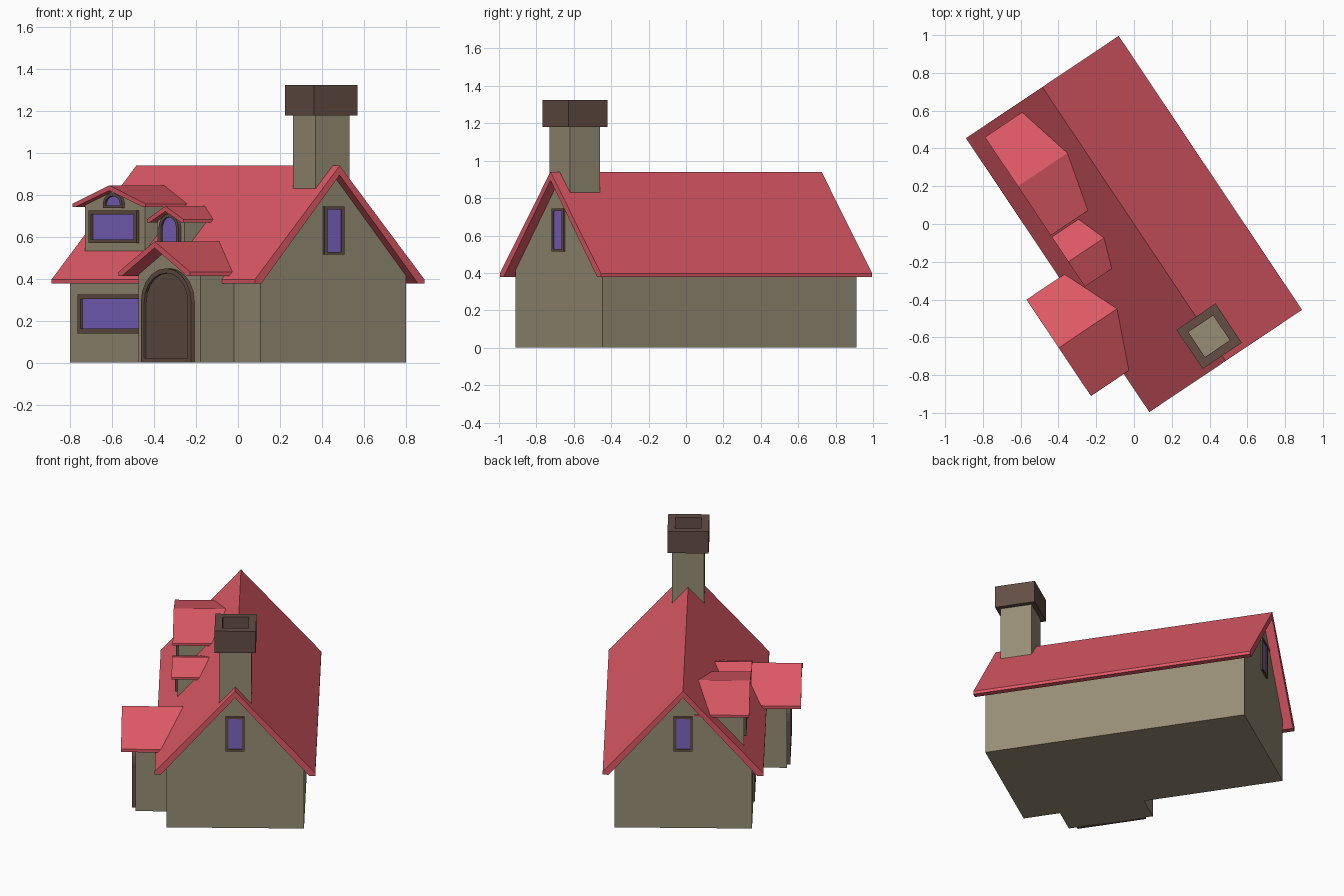
import bpy, bmesh
from math import radians, sin, cos, pi
from mathutils import Matrix

if "Cube" in bpy.data.objects:
    bpy.data.objects.remove(bpy.data.objects["Cube"])

TURN = radians(-56.2)   # the whole house is turned on its plot


def material(name, rgb):
    m = bpy.data.materials.new(name)
    m.diffuse_color = (*rgb, 1)
    m.use_nodes = True
    m.node_tree.nodes["Principled BSDF"].inputs["Base Color"].default_value = m.diffuse_color
    return m


WALL = material("plaster", (0.31, 0.27, 0.18))
ROOF = material("red_tiles", (0.72, 0.10, 0.13))
WOOD = material("dark_wood", (0.125, 0.075, 0.058))
GLASS = material("purple_glass", (0.20, 0.13, 0.55))


def finish(bm, name, mat, angle=0, pre=None):
    bmesh.ops.recalc_face_normals(bm, faces=bm.faces)
    m = Matrix.Rotation(TURN + radians(angle), 4, 'Z')
    bm.transform(m @ pre if pre else m)
    me = bpy.data.meshes.new(name)
    bm.to_mesh(me)
    bm.free()
    me.materials.append(mat)
    ob = bpy.data.objects.new(name, me)
    bpy.context.collection.objects.link(ob)
    return ob


def prism(name, pts, y0, y1, mat, angle=0):
    """Extrude an (x, z) outline from y0 to y1."""
    bm = bmesh.new()
    a = [bm.verts.new((x, y0, z)) for x, z in pts]
    b = [bm.verts.new((x, y1, z)) for x, z in pts]
    bm.faces.new(a)
    bm.faces.new(b[::-1])
    for i in range(len(pts)):
        j = (i + 1) % len(pts)
        bm.faces.new((a[i], b[i], b[j], a[j]))
    return finish(bm, name, mat, angle)


def ring(name, outer, inner, y0, y1, mat, angle=0, pre=None):
    """Hollow frame between two outlines with equal point counts."""
    bm = bmesh.new()
    loops = [[bm.verts.new((x, y, z)) for x, z in pts]
             for pts, y in ((outer, y0), (inner, y0), (inner, y1), (outer, y1))]
    n = len(outer)
    for k in range(4):
        p, q = loops[k], loops[(k + 1) % 4]
        for i in range(n):
            j = (i + 1) % n
            bm.faces.new((p[i], p[j], q[j], q[i]))
    return finish(bm, name, mat, angle, pre)


def outline(cx, half, z0, z1, rise=0):
    """Rectangle, or arch-topped opening when rise is given."""
    pts = [(cx - half, z0), (cx + half, z0)]
    if not rise:
        return pts + [(cx + half, z1), (cx - half, z1)]
    n = 10
    return pts + [(cx + half * cos(pi * i / n), z1 - rise + rise * sin(pi * i / n))
                  for i in range(n + 1)]


def opening(name, cx, half, z0, z1, face, border, fill, rise=0, angle=0, out=0.015):
    """Framed window or door standing on a wall at distance face."""
    outer = outline(cx, half, z0, z1, rise)
    inner = outline(cx, half - border, z0 + border * 0.8, z1 - border * 0.8,
                    rise * (half - border) / half)
    ring(name + "_frame", outer, inner, -face - out, -face + 0.01, WOOD, angle)
    prism(name + "_panel", inner, -face - out * 0.4, -face + 0.01, fill, angle)


def gable_walls(name, cx, half, z0, eave, apex, y0, y1, angle=0):
    prism(name, [(cx - half, z0), (cx + half, z0), (cx + half, eave),
                 (cx, apex), (cx - half, eave)], y0, y1, WALL, angle)


def gable_roof(name, cx, half, eave, ridge, drop, inset, thick, y0, y1, angle=0):
    side = [(half, eave), (half, eave - drop), (half - inset, eave - drop)]
    pts = [(cx, ridge)] + [(cx + x, z) for x, z in side] + [(cx, ridge - thick)]
    pts += [(cx - x, z) for x, z in reversed(side)]
    prism(name, pts, y0, y1, ROOF, angle)


# Main house
gable_walls("house_walls", 0, 0.417, 0, 0.42, 0.91, -0.817, 0.817, 90)
gable_roof("main_roof", 0, 0.4865, 0.397, 0.94, 0.02, 0.036, 0.045, -0.8725, 0.8725, 90)
for side, ang in (("right", 90), ("left", -90)):
    opening(side + "_gable_window", 0, 0.058, 0.515, 0.745, 0.817, 0.017, GLASS, 0, ang, 0.01)
opening("ground_window", -0.452, 0.28, 0.14, 0.325, 0.417, 0.028, GLASS)

# Porch with arched door
gable_walls("porch_walls", 0.323, 0.265, 0, 0.425, 0.555, -0.61, -0.40)
gable_roof("porch_roof", 0.323, 0.307, 0.433, 0.578, 0.02, 0.027, 0.03, -0.696, -0.31)
opening("front_door", 0.323, 0.215, 0.0, 0.45, 0.61, 0.028, WOOD, 0.16, 0, 0.02)

# Large dormer
gable_walls("large_dormer_walls", -0.508, 0.258, 0.53, 0.756, 0.825, -0.366, -0.12)
gable_roof("large_dormer_roof", -0.508, 0.313, 0.758, 0.846, 0.015, 0.025, 0.025, -0.40, -0.07)
opening("large_dormer_window", -0.508, 0.205, 0.57, 0.725, 0.366, 0.023, GLASS)
opening("dormer_vent_window", -0.508, 0.08, 0.737, 0.808, 0.366, 0.017, GLASS, 0.045)

# Small dormer
gable_walls("small_dormer_walls", -0.027, 0.115, 0.53, 0.681, 0.727, -0.366, -0.20)
gable_roof("small_dormer_roof", -0.027, 0.158, 0.683, 0.747, 0.015, 0.02, 0.025, -0.40, -0.16)
opening("small_dormer_window", -0.027, 0.085, 0.555, 0.71, 0.366, 0.02, GLASS, 0.07)

# Chimney: shaft and hollow cap (ring laid flat)
prism("chimney_shaft", outline(0.715, 0.0975, 0.72, 1.19), -0.0975, 0.0975, WALL)
ring("chimney_cap", outline(0.715, 0.125, -0.125, 0.125),
     outline(0.715, 0.079, -0.079, 0.079), -1.325, -1.18, WOOD,
     pre=Matrix.Rotation(radians(-90), 4, 'X'))
